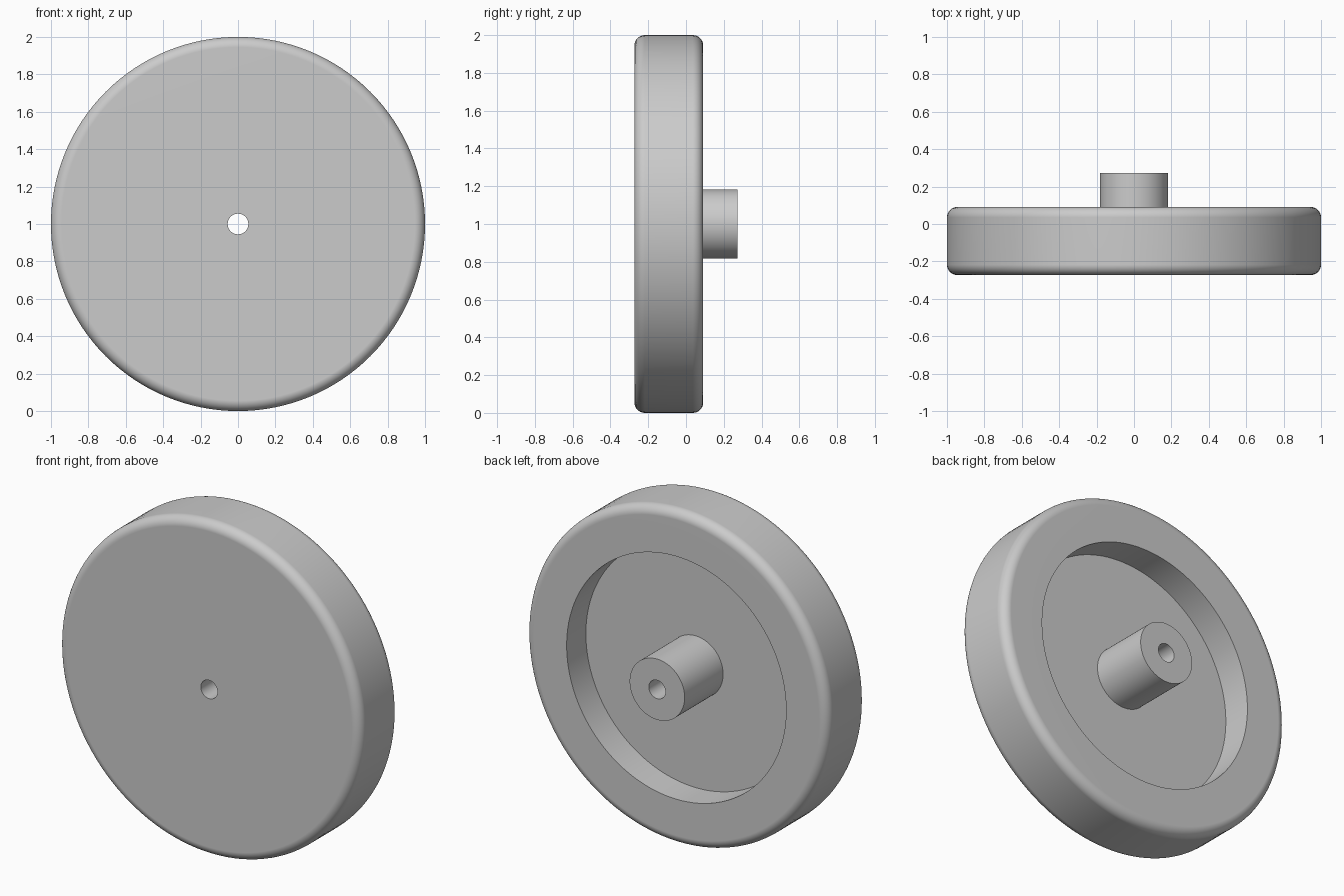
import bpy
import bmesh
from math import cos, sin, pi, radians
from mathutils import Matrix, Vector

cube = bpy.data.objects.get("Cube")
if cube:
    bpy.data.objects.remove(cube, do_unlink=True)

# Main dimensions
OUTER_R, RECESS_R, HUB_R, BORE_R = 1.0, 0.727, 0.182, 0.055
FRONT, FLOOR, RIM_BACK, HUB_END = -0.273, -0.091, 0.091, 0.273
FILLET = 0.055
SEGMENTS = 128

grey = bpy.data.materials.new("plain grey")
grey.use_nodes = True
colour = (0.6, 0.6, 0.6, 1)
grey.diffuse_color = colour
grey.node_tree.nodes["Principled BSDF"].inputs["Base Color"].default_value = colour


def fillet(r, y, start, steps=8):
    """Quarter-round points (radius, depth) about a corner centre."""
    angles = [start + pi / 2 * i / steps for i in range(steps + 1)]
    return [(r + FILLET * cos(a), y + FILLET * sin(a)) for a in angles]


def lathe(name, profile):
    """Revolve (radius, depth) points about the wheel axis."""
    bm = bmesh.new()
    verts = [bm.verts.new((r, y, 0)) for r, y in profile]
    edges = [bm.edges.new(pair) for pair in zip(verts, verts[1:])]
    bmesh.ops.spin(bm, geom=verts + edges, cent=Vector(), axis=(0, 1, 0),
                   angle=2 * pi, steps=SEGMENTS)
    bmesh.ops.remove_doubles(bm, verts=bm.verts, dist=0.0001)
    bmesh.ops.recalc_face_normals(bm, faces=bm.faces)
    bmesh.ops.translate(bm, verts=bm.verts, vec=(0, 0, OUTER_R))
    mesh = bpy.data.meshes.new(name)
    bm.to_mesh(mesh)
    bm.free()
    mesh.materials.append(grey)
    obj = bpy.data.objects.new(name, mesh)
    bpy.context.collection.objects.link(obj)
    bpy.ops.object.select_all(action="DESELECT")
    obj.select_set(True)
    bpy.context.view_layer.objects.active = obj
    bpy.ops.object.shade_smooth_by_angle(angle=radians(30))
    # Keeps the flat faces evenly shaded beside the rounded edges
    normals = obj.modifiers.new("Even normals", "WEIGHTED_NORMAL")
    normals.keep_sharp = True
    return obj


# Disc: front face, rounded rim, stepped-in back recess, with a bore
inner = OUTER_R - FILLET
disc = [(BORE_R, FLOOR), (BORE_R, FRONT)]
disc += fillet(inner, FRONT + FILLET, -pi / 2)
disc += fillet(inner, RIM_BACK - FILLET, 0)
disc += [(RECESS_R, RIM_BACK), (RECESS_R, FLOOR), (BORE_R, FLOOR)]
lathe("wheel_disc", disc)

# Hub: bored tube rising from the recess floor
hub = [(HUB_R, FLOOR), (HUB_R, HUB_END), (BORE_R, HUB_END),
       (BORE_R, FLOOR), (HUB_R, FLOOR)]
lathe("hub", hub)
